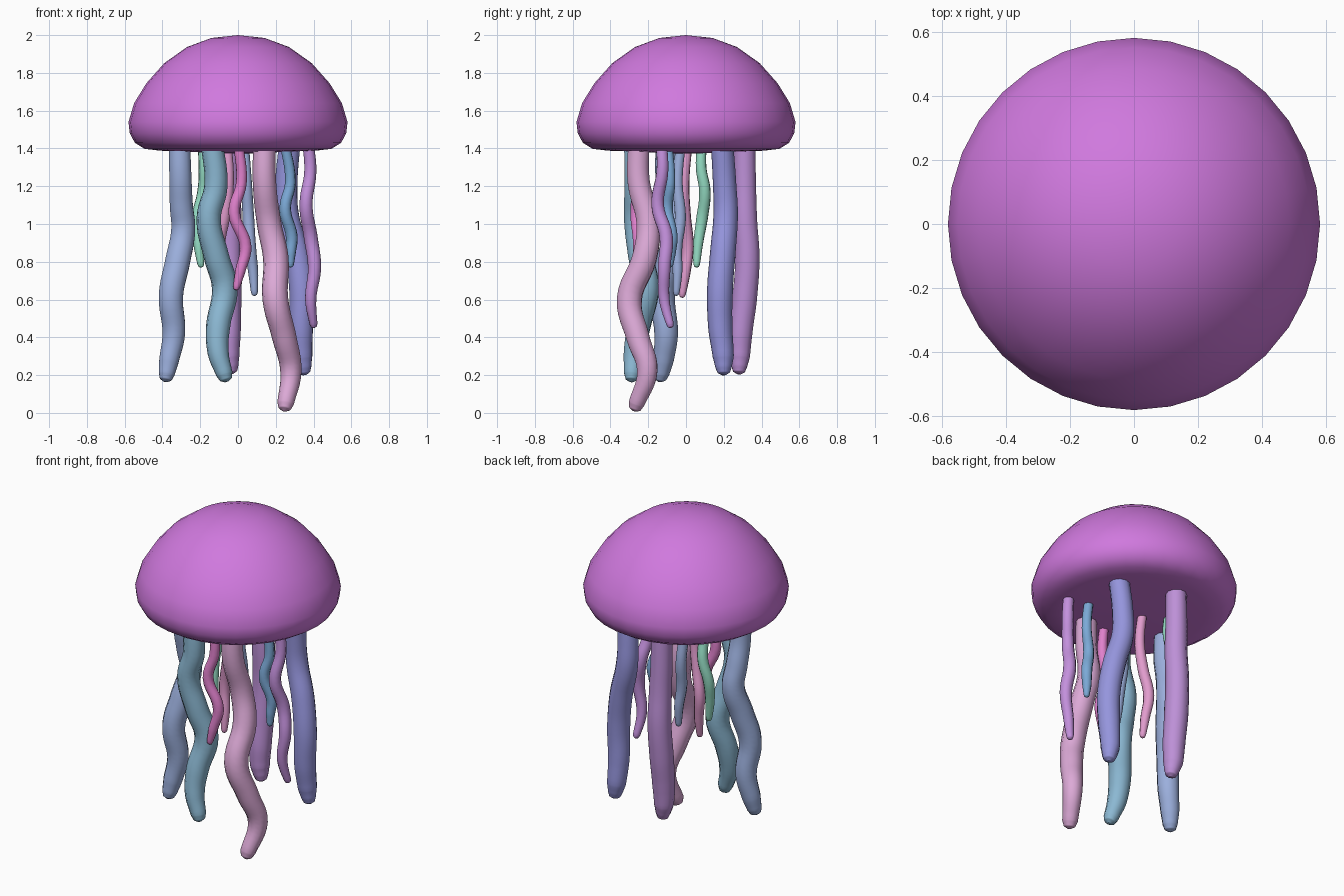
import bpy, bmesh, math
from mathutils import Vector


def paint(obj, rgb):
    mat = bpy.data.materials.new(obj.name + "_colour")
    mat.diffuse_color = (*rgb, 1)
    obj.data.materials.append(mat)


def lathe(name, profile, steps, rgb):
    bm = bmesh.new()
    verts = [bm.verts.new((r, 0, z)) for r, z in profile]
    edges = [bm.edges.new(p) for p in zip(verts, verts[1:])]
    bmesh.ops.spin(bm, geom=verts + edges, cent=(0, 0, 0), axis=(0, 0, 1),
                   angle=math.tau, steps=steps, use_duplicate=False)
    bmesh.ops.remove_doubles(bm, verts=bm.verts, dist=0.0005)
    bmesh.ops.recalc_face_normals(bm, faces=bm.faces)
    for f in bm.faces:
        f.smooth = True
    me = bpy.data.meshes.new(name)
    bm.to_mesh(me)
    bm.free()
    obj = bpy.data.objects.new(name, me)
    bpy.context.collection.objects.link(obj)
    paint(obj, rgb)


def tentacle(name, path, r_top, r_mid, r_end, rgb):
    """Wavy tapered tube; path runs from the bell down to the tip."""
    pts = [Vector(p) for p in path]
    n = len(pts) - 1
    first = pts[0] + Vector((0, 0, 0.04))
    knots = [(first, r_top)]
    for i, p in enumerate(pts[1:-1], 1):
        t = i / n
        r = r_top + (r_mid - r_top) * t / 0.5 if t < 0.5 else \
            r_mid + (r_end - r_mid) * ((t - 0.5) / 0.5) ** 2
        knots.append((p, r))
    # rounded tip
    back = (pts[-2] - pts[-1]).normalized()
    for dist, k in ((1.0, 1.0), (0.3, 0.75), (0.0, 0.25)):
        knots.append((pts[-1] + back * r_end * dist, r_end * k))
    cu = bpy.data.curves.new(name, 'CURVE')
    cu.dimensions = '3D'
    cu.bevel_depth = 1.0
    cu.bevel_resolution = 3
    cu.resolution_u = 6
    cu.use_fill_caps = True
    sp = cu.splines.new('BEZIER')
    sp.bezier_points.add(len(knots) - 1)
    for b, (p, r) in zip(sp.bezier_points, knots):
        b.co, b.radius = p, r
        b.handle_left_type = b.handle_right_type = 'AUTO'
    sp.use_smooth = True
    obj = bpy.data.objects.new(name, cu)
    bpy.context.collection.objects.link(obj)
    paint(obj, rgb)


# Bell: rounded dome with a nearly flat underside
lathe("bell", [(0, 2.0), (0.14, 1.985), (0.27, 1.937), (0.39, 1.852),
               (0.485, 1.745), (0.55, 1.64), (0.58, 1.54), (0.573, 1.48),
               (0.546, 1.43), (0.495, 1.398), (0.41, 1.388), (0.28, 1.384),
               (0.14, 1.376), (0, 1.372)], 32, (0.63, 0.19, 0.73))

# Thick outer arms
thick = {
    "arm_left": ((0.33, 0.43, 0.72), [
        (-.31, -.10, 1.4), (-.305, -.10, 1.25), (-.30, -.07, 1.1), (-.29, -.05, .97),
        (-.32, -.09, .8), (-.355, -.125, .62), (-.34, -.105, .42), (-.365, -.12, .28),
        (-.385, -.14, .165)]),
    "arm_front_left": ((0.26, 0.48, 0.65), [
        (-.14, -.27, 1.4), (-.117, -.265, 1.2), (-.155, -.265, 1.03), (-.115, -.24, .83),
        (-.07, -.21, .66), (-.105, -.25, .46), (-.105, -.275, .32), (-.06, -.29, .165)]),
    "arm_front_right": ((0.72, 0.4, 0.68), [
        (.14, -.25, 1.4), (.14, -.25, 1.22), (.165, -.20, 1.0), (.20, -.22, .82),
        (.198, -.30, .6), (.245, -.255, .4), (.28, -.205, .22), (.245, -.275, .01)]),
    "arm_right": ((0.3, 0.3, 0.72), [
        (.275, .19, 1.4), (.255, .205, 1.2), (.26, .21, 1.05), (.31, .195, .85),
        (.337, .18, .65), (.335, .182, .45), (.34, .197, .3), (.352, .2, .2)]),
    "arm_back": ((0.51, 0.28, 0.68), [
        (-.05, .31, 1.4), (-.05, .312, 1.2), (-.045, .315, 1.02), (-.045, .325, .82),
        (-.05, .31, .6), (-.05, .29, .42), (-.048, .285, .3), (-.035, .28, .205)]),
}
for name, (rgb, path) in thick.items():
    tentacle(name, path, 0.059, 0.069, 0.044, rgb)

# Thin inner tentacles
thin = {
    "thin_front": ((0.75, 0.22, 0.61), [
        (0, -.26, 1.4), (.018, -.255, 1.22), (-.02, -.265, 1.06), (.04, -.25, .88),
        (.012, -.26, .75), (-.012, -.265, .65)]),
    "thin_middle": ((0.75, 0.33, 0.61), [
        (-.06, .01, 1.4), (-.05, -.01, 1.22), (-.07, -.005, 1.05), (-.1, .01, .88),
        (-.085, -.005, .73), (-.08, -.022, .61)]),
    "thin_left": ((0.3, 0.72, 0.55), [
        (-.19, .085, 1.4), (-.18, .08, 1.3), (-.185, .1, 1.17), (-.215, .085, 1.03),
        (-.21, .065, .9), (-.195, .055, .77)]),
    "thin_centre": ((0.33, 0.43, 0.72), [
        (.03, -.025, 1.4), (.045, -.045, 1.22), (.055, -.03, 1.03), (.065, -.05, .87),
        (.08, -.045, .75), (.088, -.052, .62)]),
    "thin_right": ((0.2, 0.4, 0.68), [
        (.245, -.1, 1.4), (.277, -.085, 1.22), (.25, -.1, 1.08), (.285, -.075, .93),
        (.28, -.08, .85), (.278, -.085, .77)]),
    "thin_far_right": ((0.55, 0.28, 0.72), [
        (.37, -.13, 1.4), (.383, -.125, 1.28), (.36, -.15, 1.1), (.385, -.105, .93),
        (.405, -.115, .77), (.385, -.115, .6), (.402, -.08, .45)]),
}
for name, (rgb, path) in thin.items():
    k = 1.15 if name == "thin_far_right" else 1.0
    tentacle(name, path, 0.026 * k, 0.032 * k, 0.018 * k, rgb)
